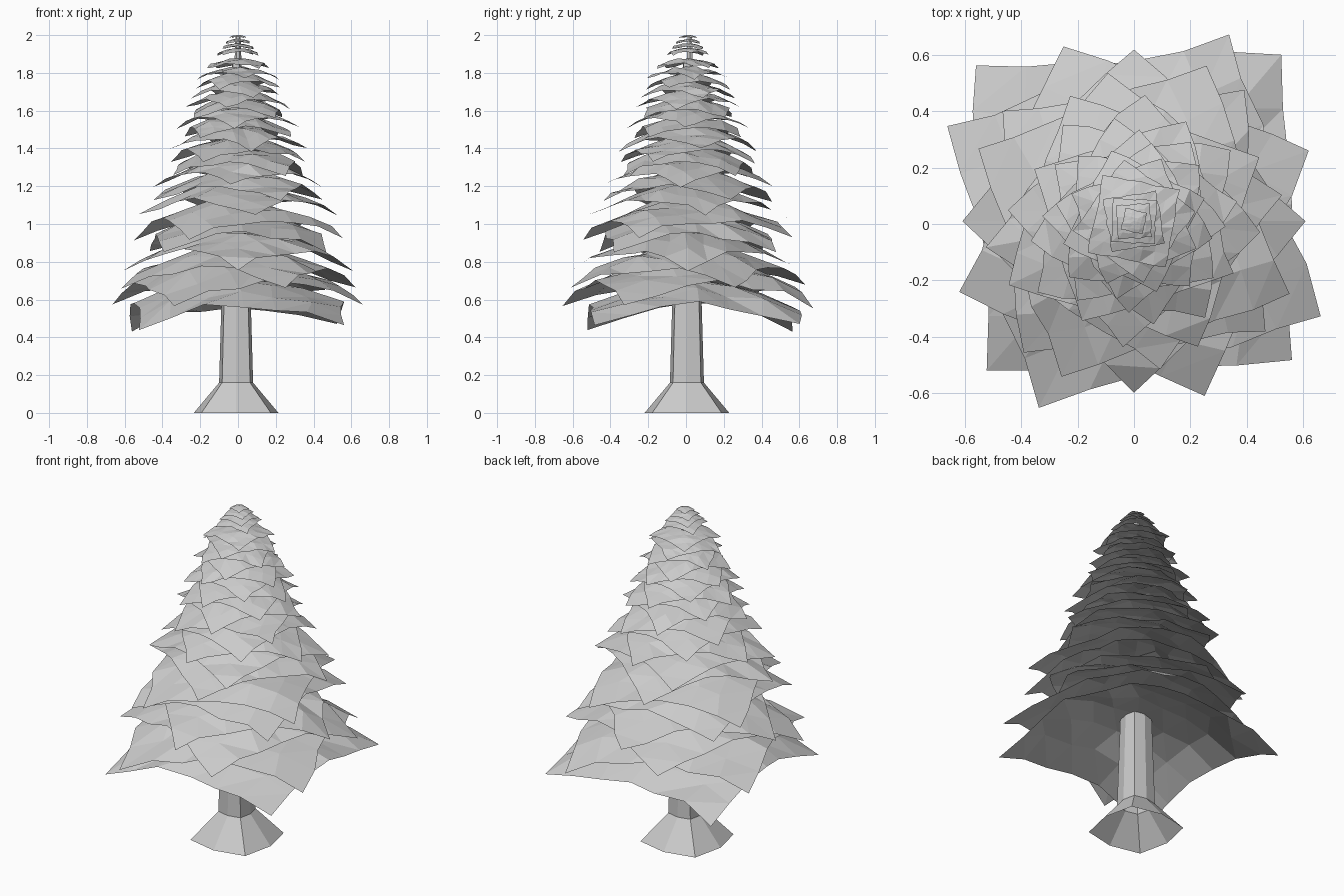
import bpy, bmesh, math, random

cube = bpy.data.objects.get("Cube")
if cube:
    bpy.data.objects.remove(cube)
random.seed(4)

grey = bpy.data.materials.new("light grey")
grey.use_nodes = True
grey.diffuse_color = (0.6, 0.6, 0.6, 1)
grey.node_tree.nodes["Principled BSDF"].inputs["Base Color"].default_value = (0.6, 0.6, 0.6, 1)


def add_object(name, bm):
    mesh = bpy.data.meshes.new(name)
    bm.to_mesh(mesh)
    bm.free()
    mesh.materials.append(grey)
    obj = bpy.data.objects.new(name, mesh)
    bpy.context.collection.objects.link(obj)
    return obj


def interpolate(keys, x):
    for (x0, y0), (x1, y1) in zip(keys, keys[1:]):
        if x <= x1:
            return y0 + (y1 - y0) * (x - x0) / (x1 - x0)
    return keys[-1][1]


def make_tube(name, rings, sides, cx, cy, corner=1.0):
    """Open tube through (height, radius) rings; corner pushes out every other side point."""
    bm = bmesh.new()
    loops = []
    for z, r in rings:
        loop = []
        for i in range(sides):
            a = math.tau * i / sides
            reach = r * (corner if i % 2 else 1)
            loop.append(bm.verts.new((cx + reach * math.cos(a), cy + reach * math.sin(a), z)))
        loops.append(loop)
    for low, high in zip(loops, loops[1:]):
        for i in range(sides):
            j = (i + 1) % sides
            bm.faces.new((low[i], low[j], high[j], high[i]))
    return add_object(name, bm)


def make_branch_layer(name, radius, tip_z, angle, cy, cells=6):
    """Square sheet whose corners droop, with a slightly ragged surface."""
    bm = bmesh.new()
    bmesh.ops.create_grid(bm, x_segments=cells, y_segments=cells, size=radius / math.sqrt(2))
    turn = math.radians(angle - 45)
    c, s = math.cos(turn), math.sin(turn)
    drop = radius * (0.35 if tip_z < 1.75 else 0.29)
    wobble = 0.028 * radius
    for v in bm.verts:
        x, y = v.co.x, v.co.y
        share = (x * x + y * y) / radius ** 2
        if share < 0.95:
            x += random.uniform(-wobble, wobble)
            y += random.uniform(-wobble, wobble)
        z = tip_z + drop * (1 - share ** 0.85) + random.uniform(-wobble, wobble)
        v.co = (x * c - y * s, x * s + y * c + cy, min(z, 2.0))
    bmesh.ops.triangulate(bm, faces=bm.faces[:], quad_method='FIXED')
    return add_object(name, bm)


# Trunk with a squarish flared foot, and the thin stem at the top
make_tube("trunk", [(0, 0.224), (0.16, 0.09), (0.72, 0.074), (1.86, 0.02)], 8, -0.01, 0.005, 1.16)
make_tube("top_stem", [(1.8, 0.02), (1.995, 0.014)], 6, 0, 0.02)

# Branch layers, from the wide skirt up to the tip
radius_by_height = [(0.44, 0.77), (0.57, 0.745), (0.66, 0.67), (0.76, 0.61), (0.92, 0.61),
                    (1.04, 0.535), (1.12, 0.5), (1.2, 0.45), (1.5, 0.33), (1.7, 0.25), (1.82, 0.2),
                    (1.9, 0.13), (1.95, 0.09), (1.99, 0.05)]
heights = [0.45, 0.57, 0.66, 0.76, 0.85, 0.92, 1.04, 1.12, 1.2]
heights += [1.26 + 0.066 * i for i in range(4)]
heights += [1.51 + 0.052 * i for i in range(7)]
heights += [1.895, 1.925, 1.955, 1.985]
angles = [47, 63, 22, 0, 50, 65, 10, 27, -5]
for i, z in enumerate(heights):
    angle = angles[i] if i < len(angles) else angles[-1] + 37 * (i - 8) + random.uniform(-9, 9)
    if z > 1.85:
        angle = 45 + random.uniform(-14, 14)
    make_branch_layer("branch_layer_%02d" % (i + 1), interpolate(radius_by_height, z), z, angle,
                      0.04 if i == 0 else 0.01)
